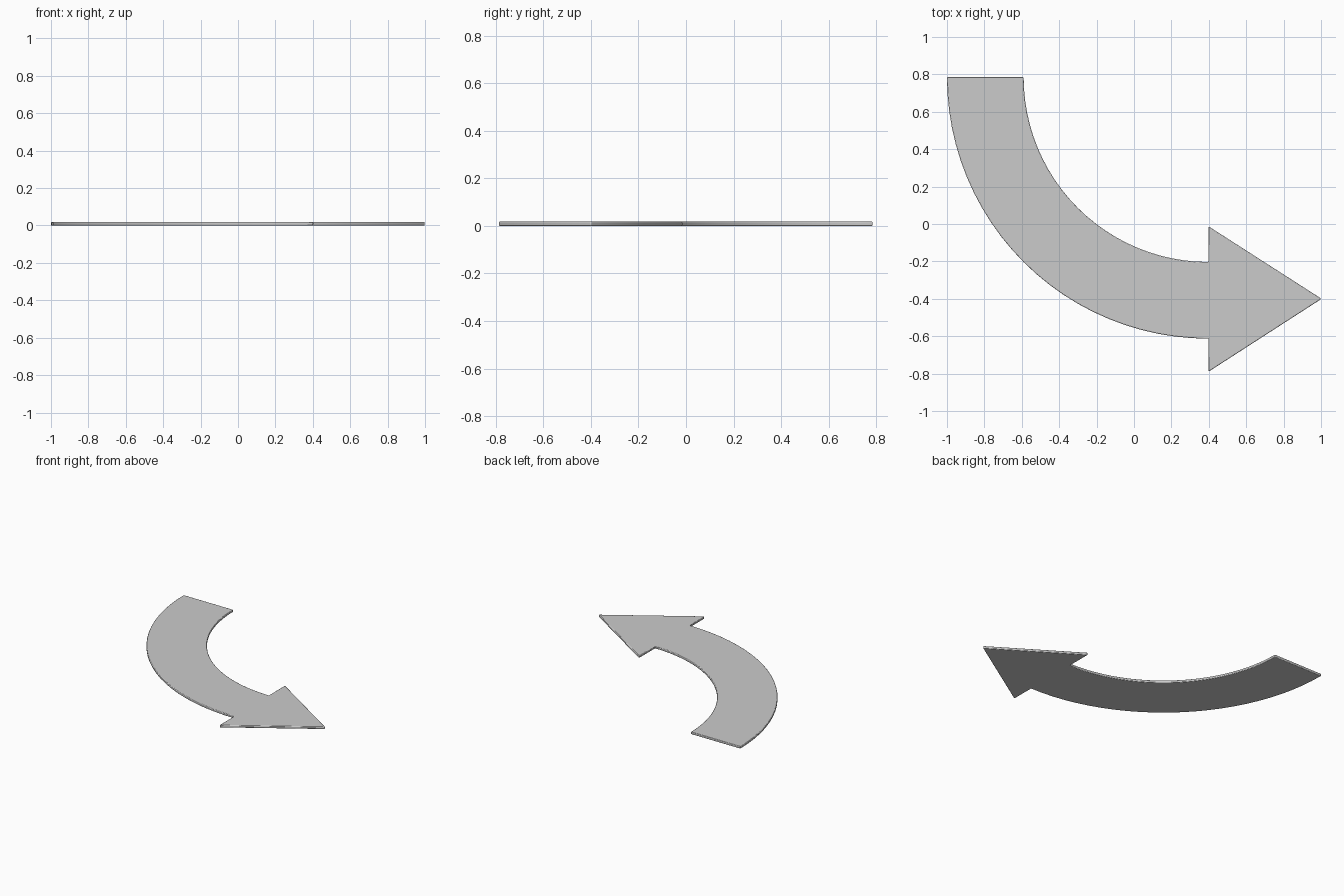
import bpy, bmesh
from math import cos, sin, pi

if "Cube" in bpy.data.objects:
    bpy.data.objects.remove(bpy.data.objects["Cube"])

CX, CY = 0.398, 0.785        # centre of the quarter-turn shaft
R_OUT, R_IN = 1.398, 0.988
HEIGHT, STEPS = 0.018, 24


def arc(radius):
    # quarter turn from the tail (left) to the head (bottom)
    return [(CX + radius * cos(pi + pi / 2 * i / STEPS),
             CY + radius * sin(pi + pi / 2 * i / STEPS)) for i in range(STEPS + 1)]


# Outline: outer arc, arrow head, inner arc back to the tail
head = [(CX, -0.79), (1.003, -0.4), (CX, -0.012)]
outline = arc(R_OUT) + head + arc(R_IN)[::-1]

bm = bmesh.new()
base = bm.faces.new([bm.verts.new((x, y, 0)) for x, y in outline])
top = bmesh.ops.extrude_face_region(bm, geom=[base])["geom"]
bmesh.ops.translate(bm, vec=(0, 0, HEIGHT),
                    verts=[g for g in top if isinstance(g, bmesh.types.BMVert)])
bmesh.ops.recalc_face_normals(bm, faces=bm.faces)

# Slightly blunted head points
corners = [e for e in bm.edges
           if abs(e.verts[0].co.z - e.verts[1].co.z) > 0.01
           and any((e.verts[0].co.xy - type(e.verts[0].co.xy)(p)).length < 1e-4 for p in head)]
bmesh.ops.bevel(bm, geom=corners, offset=0.007, segments=2, profile=0.5, affect='EDGES')

mesh = bpy.data.meshes.new("curved_arrow")
bm.to_mesh(mesh)
bm.free()
arrow = bpy.data.objects.new("curved_arrow", mesh)
bpy.context.collection.objects.link(arrow)

# Softened rim
bevel = arrow.modifiers.new("rim", 'BEVEL')
bevel.width = 0.004
bevel.segments = 2
bevel.limit_method = 'ANGLE'
bevel.angle_limit = 1.0

bpy.context.view_layer.objects.active = arrow
arrow.select_set(True)
bpy.ops.object.shade_smooth_by_angle(angle=0.6)
